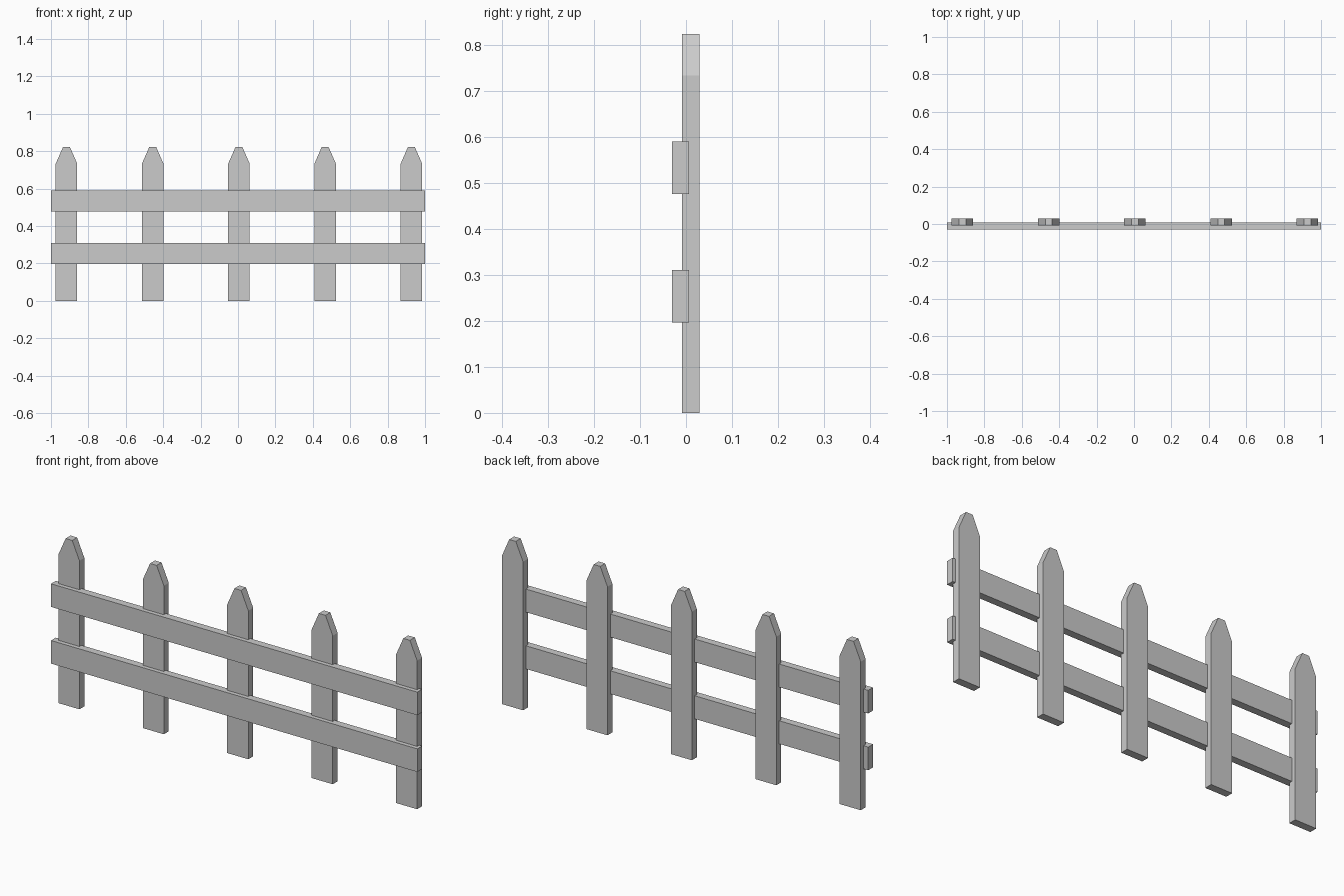
import bpy, bmesh

if "Cube" in bpy.data.objects:
    bpy.data.objects.remove(bpy.data.objects["Cube"])


def extrude_profile(name, profile, y0, y1):
    """Solid from an x/z outline, extruded from y0 to y1."""
    bm = bmesh.new()
    face = bm.faces.new([bm.verts.new((x, y0, z)) for x, z in profile])
    geom = bmesh.ops.extrude_face_region(bm, geom=[face])["geom"]
    verts = [g for g in geom if isinstance(g, bmesh.types.BMVert)]
    bmesh.ops.translate(bm, verts=verts, vec=(0, y1 - y0, 0))
    bmesh.ops.recalc_face_normals(bm, faces=bm.faces)
    mesh = bpy.data.meshes.new(name)
    bm.to_mesh(mesh)
    bm.free()
    obj = bpy.data.objects.new(name, mesh)
    bpy.context.collection.objects.link(obj)
    return obj


# Pointed pickets with a narrow flat tip
W, TIP, SHOULDER, TOP = 0.0575, 0.018, 0.733, 0.823
outline = [(-W, 0), (W, 0), (W, SHOULDER), (TIP, TOP), (-TIP, TOP), (-W, SHOULDER)]
for i in range(5):
    picket = extrude_profile(f"picket_{i + 1}", outline, -0.009, 0.029)
    picket.location.x = 0.005 + (i - 2) * 0.461

# Two horizontal rails, slightly sunk into the picket fronts
for name, z0, z1 in (("lower_rail", 0.196, 0.31), ("upper_rail", 0.476, 0.59)):
    extrude_profile(name, [(-1, z0), (1, z0), (1, z1), (-1, z1)], -0.03, 0.007)
